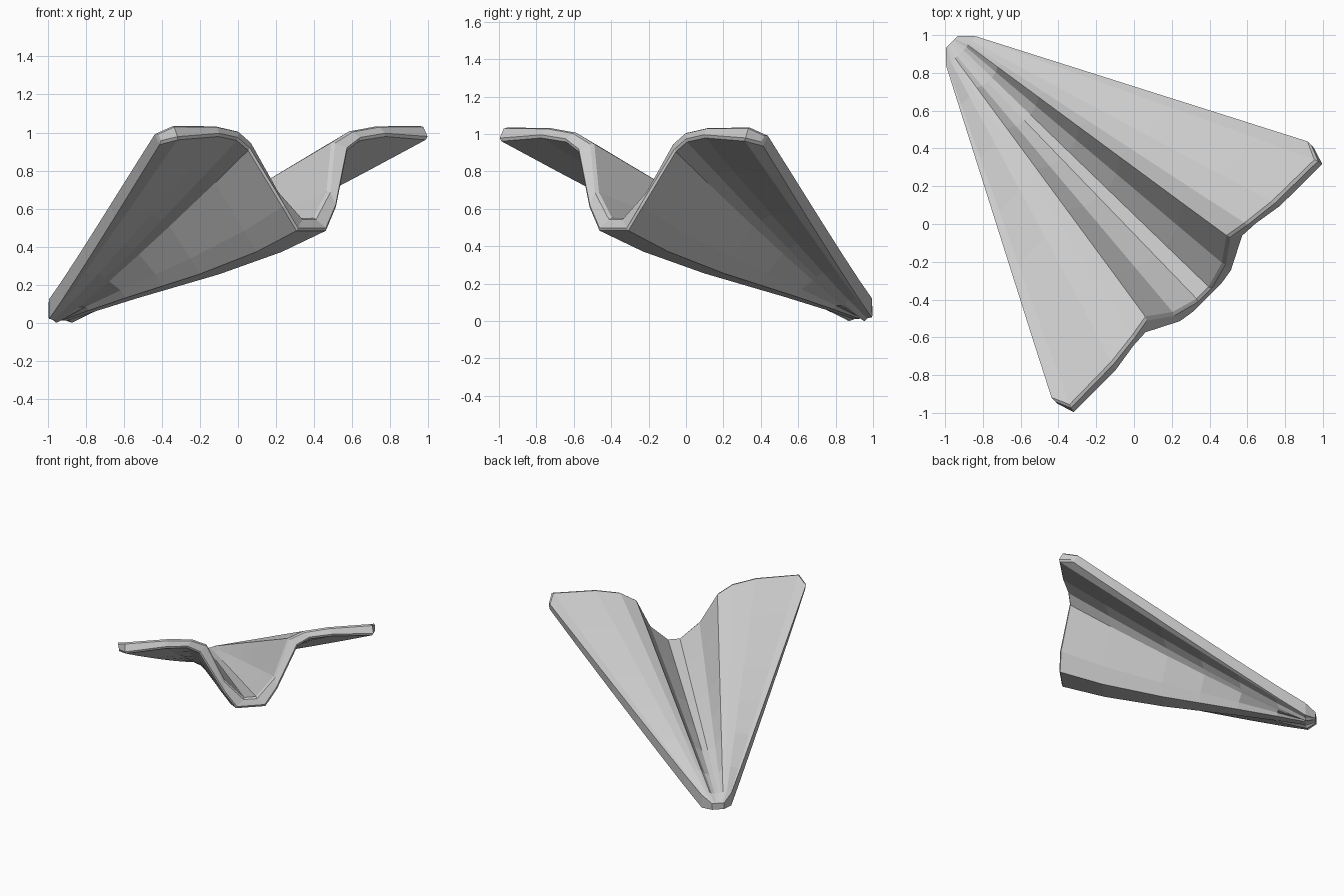
import bpy, bmesh, math

if "Cube" in bpy.data.objects:
    bpy.data.objects.remove(bpy.data.objects["Cube"])

# Trailing-edge half profile, centre to wing tip: (sideways, lengthwise, height)
BOTTOM = [(.11, .545, .485), (.20, .53, .61), (.37, .445, .91), (.46, .45, .962),
          (.62, .475, .983), (.93, .475, .965), (.962, .37, .94)]
TOP = [(.045, .515, .552), (.185, .475, .69), (.305, .39, .95), (.42, .41, 1.01),
       (.60, .43, 1.036), (.925, .435, 1.038), (.965, .34, .995)]
# Lengthwise stations from nose to tail
STATIONS = [0, .04, .15, .3, .45, .6, .83, 1]
NOSE = -1.375
C = math.sqrt(.5)


def mirrored(half):
    return [(-u, d, z) for u, d, z in reversed(half)] + half


def place(p, t, nose_z, is_top):
    """Blend a tail profile point towards the nose and turn it onto the diagonal."""
    u, d, z = p
    # creases crowd outwards at the nose, leaving a shallow valley
    nose_u = math.copysign(.075 * (abs(u) / .96) ** .6, u)
    if t == 0:
        nose_u *= .6
    low = max(0, min(1, (1 - z) / .5))
    front = math.sin(math.pi * math.sqrt(t))
    uu = nose_u + (u - nose_u) * t
    dd = NOSE + (d - NOSE) * t
    zz = nose_z + (z - nose_z) * t
    if is_top:
        zz += .015 * low * front
    else:
        zz -= .038 * low * math.sin(math.pi * t * t)
        # body fills out under the front of the wings
        zz -= .05 * front * (.3 < abs(u) < .5) + .03 * front * (.5 < abs(u) < .7)
    if abs(u) > .9:
        zz -= .02 * front
    return ((uu + dd) * C, (uu - dd) * C, zz)


bm = bmesh.new()
bottom, top = mirrored(BOTTOM), mirrored(TOP)
n = len(bottom)
rings = []
for t in STATIONS:
    zb, zt = (.025, .075) if t == 0 else (-.01, .095)
    pts = [place(p, t, zb, False) for p in bottom]
    pts += [place(p, t, zt, True) for p in reversed(top)]
    rings.append([bm.verts.new(p) for p in pts])

# Folded skin
for a, b in zip(rings, rings[1:]):
    for i in range(2 * n):
        j = (i + 1) % (2 * n)
        bm.faces.new((a[i], a[j], b[j], b[i]))
# Nose and trailing-edge caps
for r in (rings[0], rings[-1]):
    for i in range(n - 1):
        bm.faces.new((r[i], r[i + 1], r[2 * n - 2 - i], r[2 * n - 1 - i]))
bmesh.ops.recalc_face_normals(bm, faces=bm.faces)

# Softened rim along the trailing edge
tail = rings[-1]
rim = [bm.edges.get((tail[i], tail[(i + 1) % (2 * n)])) for i in range(2 * n)]
bmesh.ops.bevel(bm, geom=rim, offset=.013, segments=1, affect='EDGES', profile=.5)

# Stand on the ground, centred
lo = [min(v.co[k] for v in bm.verts) for k in range(3)]
hi = [max(v.co[k] for v in bm.verts) for k in range(3)]
for v in bm.verts:
    v.co.x -= (lo[0] + hi[0]) / 2
    v.co.y -= (lo[1] + hi[1]) / 2
    v.co.z -= lo[2]

mesh = bpy.data.meshes.new("folded_glider")
bm.to_mesh(mesh)
bm.free()
glider = bpy.data.objects.new("folded_glider", mesh)
bpy.context.collection.objects.link(glider)
